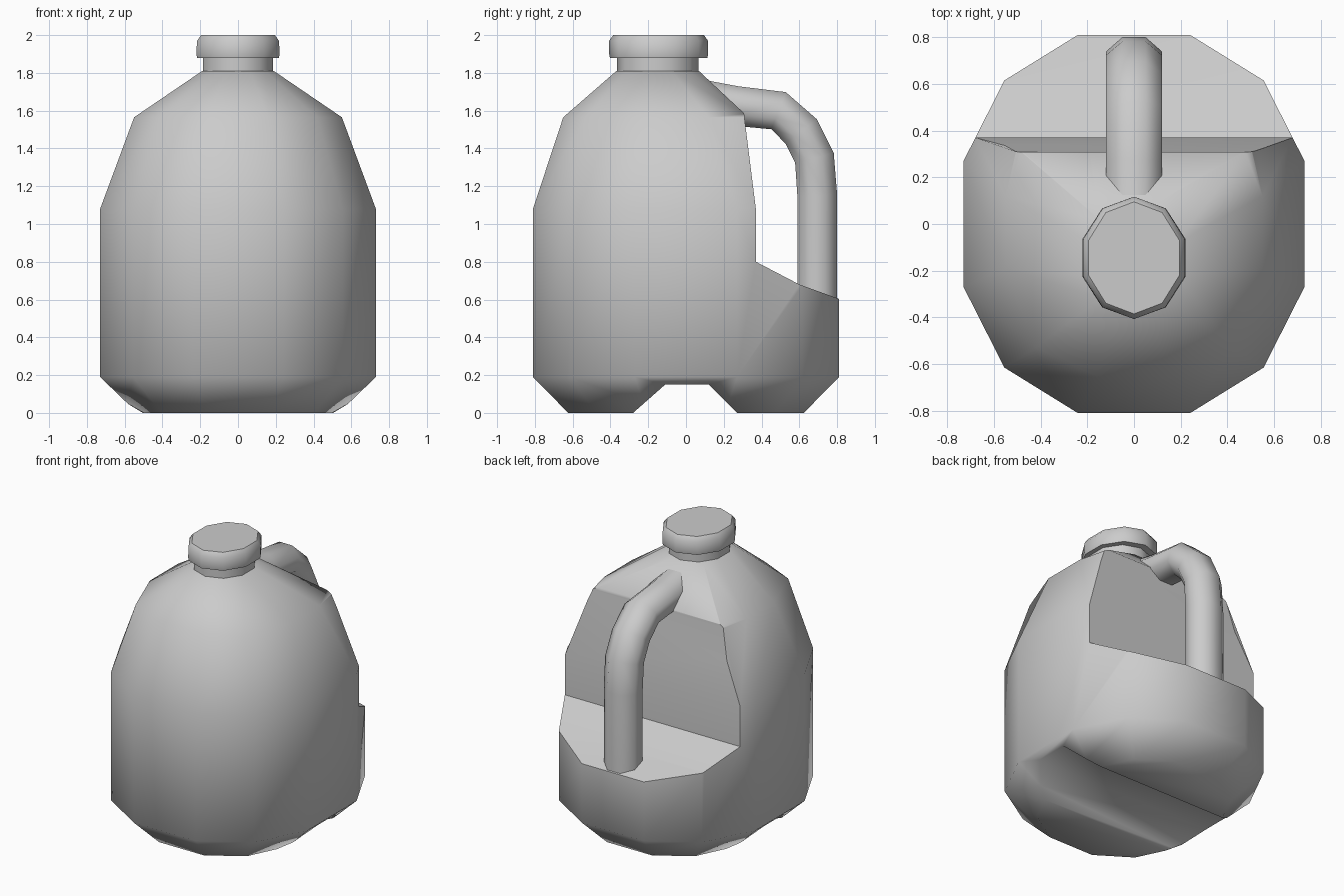
import bpy, bmesh, math
from mathutils import Vector

if "Cube" in bpy.data.objects:
    bpy.data.objects.remove(bpy.data.objects["Cube"])


def loft(name, rings):
    """Skin a stack of equal-length point rings and close both ends."""
    bm = bmesh.new()
    vs = [[bm.verts.new(p) for p in r] for r in rings]
    n = len(rings[0])
    for a, b in zip(vs, vs[1:]):
        for i in range(n):
            j = (i + 1) % n
            bm.faces.new((a[i], a[j], b[j], b[i]))
    bm.faces.new(vs[0][::-1])
    bm.faces.new(vs[-1])
    bmesh.ops.recalc_face_normals(bm, faces=bm.faces)
    me = bpy.data.meshes.new(name)
    bm.to_mesh(me)
    bm.free()
    ob = bpy.data.objects.new(name, me)
    bpy.context.collection.objects.link(ob)
    return ob


def ellipse(n, rx, ry, z, cy=0.0, start=0.0):
    return [(rx * math.cos(start + math.tau * i / n),
             cy + ry * math.sin(start + math.tau * i / n), z) for i in range(n)]


def half_ring(pts, z):
    """Mirror six right-hand points (front to back) into a 12-point ring."""
    return [(x, y, z) for x, y in pts] + [(-x, y, z) for x, y in reversed(pts)]


def select(ob):
    bpy.ops.object.select_all(action='DESELECT')
    ob.select_set(True)
    bpy.context.view_layer.objects.active = ob


def cut(ob, profile):
    """Cut a (y, z) profile straight across the object in x."""
    cutter = loft("cutter", [[(x, y, z) for y, z in profile] for x in (-1.5, 1.5)])
    cutter.hide_render = True
    m = ob.modifiers.new("cut", 'BOOLEAN')
    m.operation = 'DIFFERENCE'
    m.solver = 'EXACT'
    m.object = cutter
    select(ob)
    bpy.ops.object.modifier_apply(modifier=m.name)
    bpy.data.objects.remove(cutter)


def smooth(ob, deg):
    select(ob)
    bpy.ops.object.shade_smooth_by_angle(angle=math.radians(deg))


# Body: twelve-sided plan, chamfered base, shoulders leaning to the neck
full = [(.24, -.81), (.555, -.615), (.73, -.27), (.73, .27), (.555, .615), (.24, .81)]
base = [(x * .73, y * .77) for x, y in full]
shoulder = [(.16, -.65), (.42, -.53), (.55, -.19), (.55, .12), (.50, .33), (.20, .33)]
neck_foot = [(x * .26, -.15 + y * .27) for x, y in full]
body = loft("jug_body", [half_ring(base, 0), half_ring(full, .19), half_ring(full, 1.08),
                         half_ring(shoulder, 1.565), half_ring(neck_foot, 1.81)])
# Handle recess with sloping shelf, then the channel under the base
cut(body, [(.37, .8), (.6, .68), (.82, .6), (1.3, .6), (1.3, 1.75), (.295, 1.75), (.31, 1.56), (.37, 1.08)])
cut(body, [(-.43, -.15), (-.28, 0), (-.11, .15), (.12, .15), (.27, 0), (.42, -.15)])
smooth(body, 62)

# Neck
neck = loft("neck", [ellipse(10, .195, .215, z, -.15, math.pi / 10) for z in (1.76, 1.9)])
smooth(neck, 50)

# Cap
cap = loft("cap", [ellipse(10, rx, ry, z, -.145, math.pi / 10) for rx, ry, z in
                   ((.228, .258, 1.88), (.232, .262, 1.9), (.228, .262, 1.97), (.205, .24, 2.0))])
smooth(cap, 50)

# Handle: octagonal tube swept along a bent path in the y-z plane
path = [Vector(p) for p in ((.1, 1.655), (.26, 1.625), (.49, 1.6), (.61, 1.49),
                            (.68, 1.35), (.695, 1.15), (.695, .55))]
rings = []
for i, p in enumerate(path):
    t = (path[min(i + 1, len(path) - 1)] - path[max(i - 1, 0)]).normalized()
    out = Vector((-t.y, t.x))
    ring = []
    for k in range(8):
        a = math.tau * (k + .5) / 8
        q = p + out * (.114 * math.sin(a))
        ring.append((.13 * math.cos(a), q.x, q.y))
    rings.append(ring)
handle = loft("handle", rings)
smooth(handle, 60)
